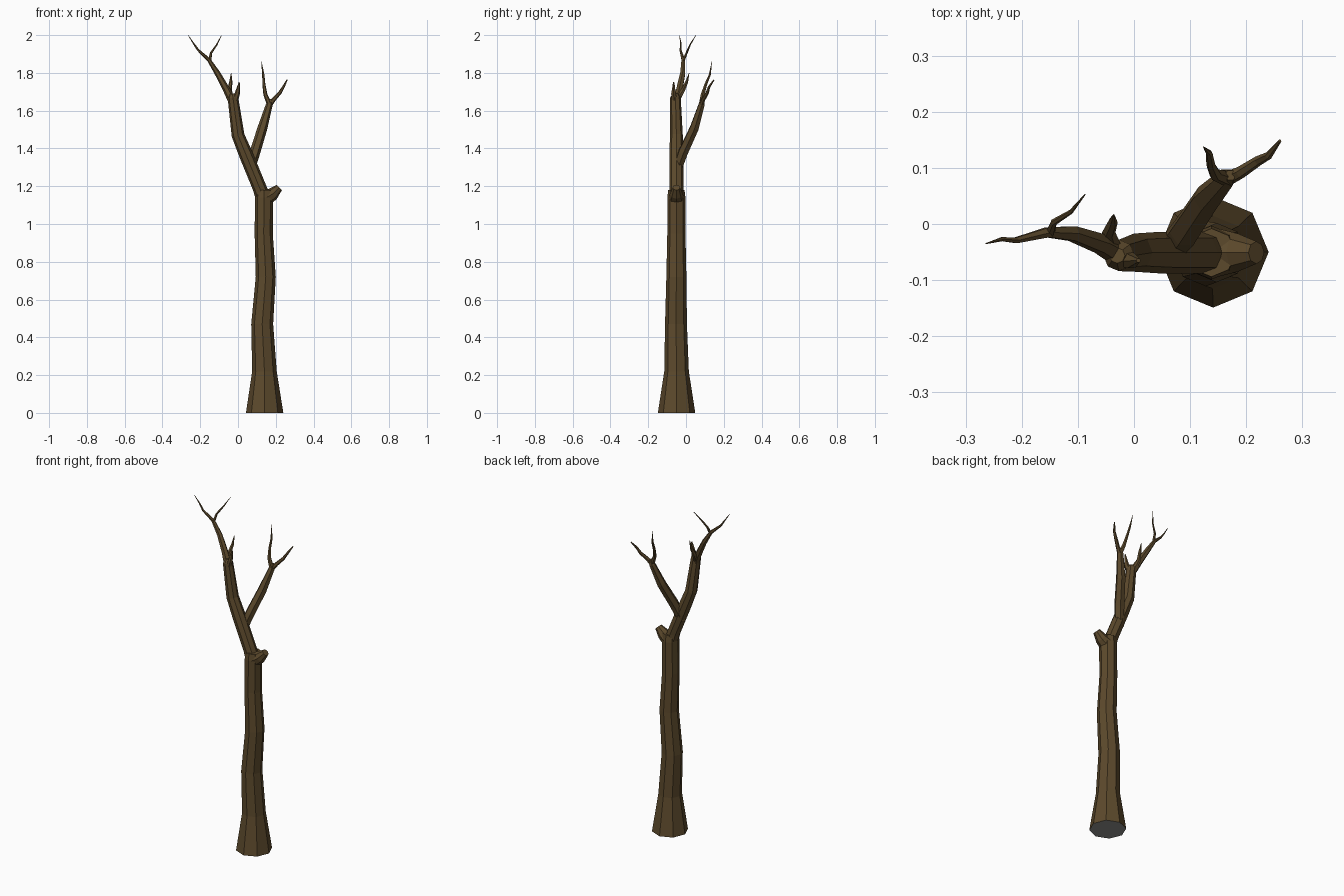
import bpy, bmesh, math
from mathutils import Vector


def mat(name, rgb):
    m = bpy.data.materials.new(name)
    m.diffuse_color = (*rgb, 1)
    return m


BARK = mat("dark brown bark", (0.107, 0.067, 0.025))
GREY = mat("grey cut base", (0.28, 0.28, 0.27))


def limb(name, pts, sides, level=False):
    """Faceted tapering tube through (x, y, z, radius) points."""
    bm = bmesh.new()
    P = [Vector(p[:3]) for p in pts]
    rings = []
    for i, p in enumerate(P):
        d = (P[min(i + 1, len(P) - 1)] - P[max(i - 1, 0)]).normalized()
        if level:
            d = Vector((0, 0, 1))
        ref = Vector((0, 1, 0))
        v = (ref - d * ref.dot(d)).normalized()
        u = v.cross(d)
        r = pts[i][3]
        rings.append([bm.verts.new(p + r * (u * math.cos(a) + v * math.sin(a)))
                      for a in (2 * math.pi * k / sides for k in range(sides))])
    for a, b in zip(rings, rings[1:]):
        for k in range(sides):
            j = (k + 1) % sides
            bm.faces.new((a[k], a[j], b[j], b[k]))
    bm.faces.new(rings[-1])
    # only the trunk has a visible cut base
    if level:
        bm.faces.new(rings[0][::-1]).material_index = 1
    me = bpy.data.meshes.new(name)
    bm.to_mesh(me)
    bm.free()
    me.materials.append(BARK)
    if level:
        me.materials.append(GREY)
    ob = bpy.data.objects.new(name, me)
    bpy.context.collection.objects.link(ob)


# trunk
limb("trunk", [(.141, -.05, 0, .099), (.14, -.05, .22, .065), (.128, -.053, .47, .058),
               (.147, -.051, .72, .053), (.136, -.051, .95, .048),
               (.138, -.051, 1.14, .048), (.138, -.051, 1.18, .043)], 8, True)
# broken stub beside the fork
limb("broken_stub", [(.15, -.051, 1.14, .043), (.185, -.051, 1.16, .034),
                     (.218, -.051, 1.193, .02)], 8)
# main leaning limb
limb("main_limb", [(.135, -.051, 1.13, .04), (.115, -.051, 1.19, .037), (.045, -.051, 1.36, .037),
                   (.0, -.051, 1.47, .034), (-.027, -.056, 1.67, .028), (-.03, -.056, 1.69, .014)], 8)
# side limb
limb("side_limb", [(.06, -.05, 1.28, .026), (.09, -.015, 1.38, .028), (.13, .045, 1.51, .026),
                   (.165, .082, 1.63, .018), (.172, .087, 1.66, .01)], 6)
# twigs on the main limb
limb("long_twig", [(-.03, -.052, 1.65, .022), (-.06, -.035, 1.71, .019), (-.11, -.017, 1.8, .015),
                   (-.155, -.015, 1.87, .010), (-.21, -.029, 1.92, .006),
                   (-.235, -.027, 1.955, .004), (-.264, -.035, 2.0, .001)], 6)
limb("long_twig_fork", [(-.15, -.017, 1.86, .009), (-.143, .003, 1.905, .006),
                        (-.112, .022, 1.95, .004), (-.087, .053, 2.0, .001)], 6)
limb("short_twig_back", [(-.033, -.05, 1.65, .016), (-.045, -.015, 1.71, .012),
                         (-.038, .003, 1.75, .009), (-.036, .017, 1.8, .001)], 6)
limb("short_twig_front", [(-.022, -.06, 1.64, .02), (-.004, -.066, 1.69, .014),
                          (.008, -.065, 1.75, .004)], 6)
# twigs on the side limb
limb("side_twig_outer", [(.16, .078, 1.62, .014), (.19, .092, 1.66, .011), (.222, .113, 1.695, .009),
                         (.24, .122, 1.725, .007), (.26, .148, 1.763, .003)], 6)
limb("side_twig_inner", [(.168, .08, 1.63, .014), (.145, .088, 1.685, .011), (.137, .105, 1.74, .008),
                         (.134, .126, 1.79, .006), (.124, .137, 1.86, .001)], 6)
